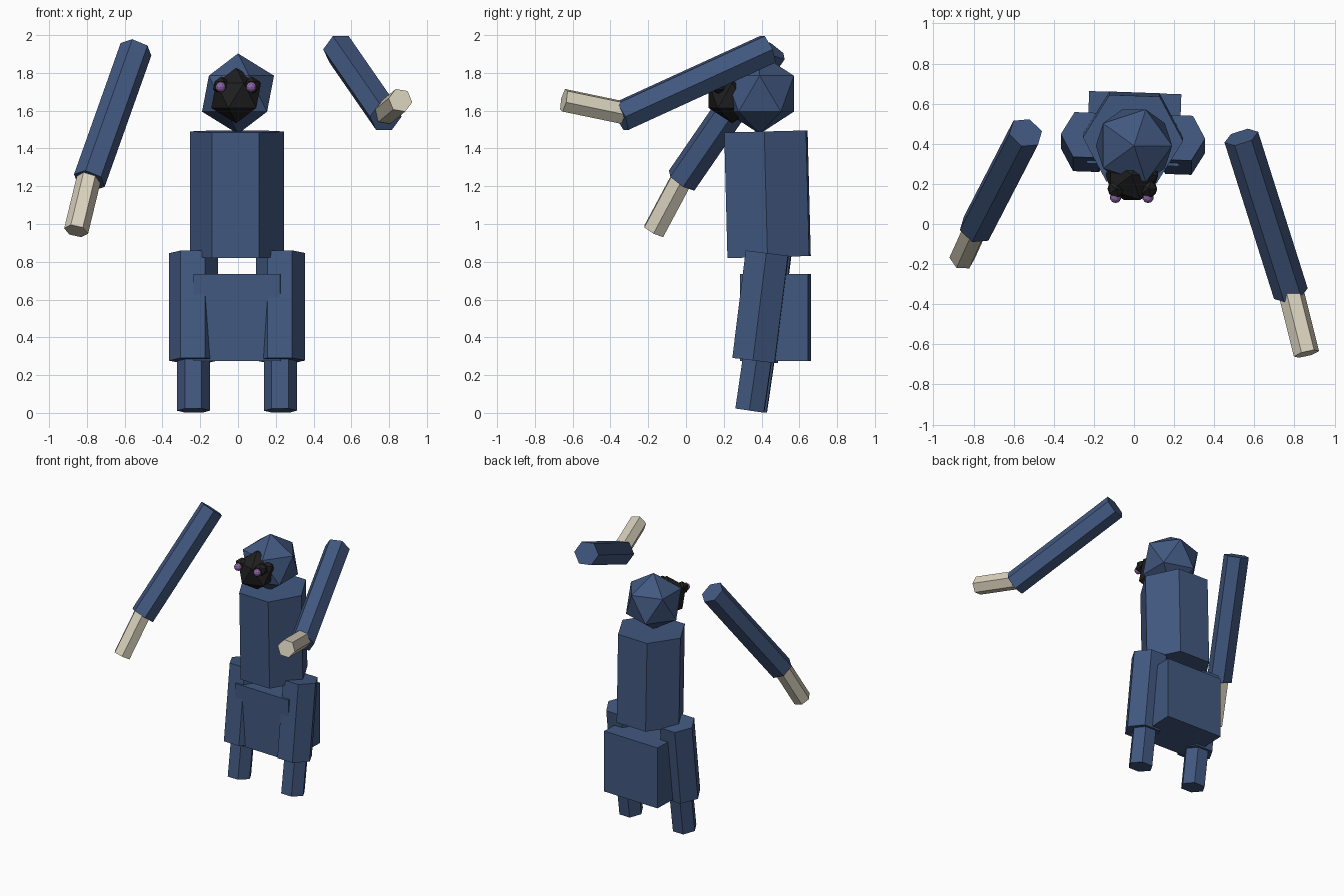
import bpy
import bmesh
from math import radians
from mathutils import Matrix, Vector

cube = bpy.data.objects.get("Cube")
if cube:
    bpy.data.objects.remove(cube, do_unlink=True)


def material(name, rgb):
    mat = bpy.data.materials.new(name)
    mat.use_nodes = True
    mat.diffuse_color = (*rgb, 1)
    bsdf = mat.node_tree.nodes["Principled BSDF"]
    bsdf.inputs["Base Color"].default_value = (*rgb, 1)
    bsdf.inputs["Roughness"].default_value = 0.8
    return mat


BLUE = material("slate blue", (0.054, 0.098, 0.215))
CREAM = material("cream", (0.70, 0.645, 0.515))
BLACK = material("soft black", (0.014, 0.014, 0.014))
PURPLE = material("purple", (0.26, 0.127, 0.376))


def add_object(name, bm, mat):
    mesh = bpy.data.meshes.new(name)
    bm.to_mesh(mesh)
    bm.free()
    mesh.materials.append(mat)
    obj = bpy.data.objects.new(name, mesh)
    bpy.context.collection.objects.link(obj)
    return obj


def prism(name, start, end, radius, corner, mat):
    """Six-sided prism between two points, one corner turned towards a direction."""
    a, b = Vector(start), Vector(end)
    axis = (b - a).normalized()
    side = Vector(corner)
    side = (side - axis * side.dot(axis)).normalized()
    frame = Matrix((side.cross(axis), side, axis)).transposed().to_4x4()
    bm = bmesh.new()
    bmesh.ops.create_cone(bm, cap_ends=True, segments=6, radius1=radius, radius2=radius,
                          depth=(b - a).length,
                          matrix=Matrix.Translation((a + b) / 2) @ frame)
    return add_object(name, bm, mat)


def ball(name, centre, radius, detail, mat):
    bm = bmesh.new()
    bmesh.ops.create_icosphere(bm, subdivisions=detail, radius=radius,
                               matrix=Matrix.Translation(centre))
    return add_object(name, bm, mat)


TURN = radians(-2)
SIDEWAYS = Matrix.Rotation(TURN, 3, "Z") @ Vector((1, 0, 0))

# Torso and pelvis
prism("torso", (-0.005, 0.44, 0.825), (-0.005, 0.423, 1.49), 0.25, SIDEWAYS, BLUE)
bm = bmesh.new()
bmesh.ops.create_cube(bm, size=1, matrix=Matrix.Translation((0, 0.475, 0.505))
                      @ Matrix.Rotation(TURN, 4, "Z")
                      @ Matrix.Diagonal((0.46, 0.36, 0.46, 1)))
add_object("pelvis", bm, BLUE)

# Legs, leaning slightly back towards the hips
for label, side in (("left", 1), ("right", -1)):
    x = side * 0.23 - 0.005
    y = -side * 0.007
    prism(label + "_thigh", (x, 0.366 + y, 0.277), (x, 0.437 + y, 0.846), 0.13, SIDEWAYS, BLUE)
    prism(label + "_shin", (x, 0.345 + y, 0.012), (x, 0.387 + y, 0.30), 0.088, SIDEWAYS, BLUE)

# Arms and hands
prism("left_arm", (0.535, 0.433, 1.925), (0.782, -0.347, 1.568), 0.088, (0.95, 0.3, 0), BLUE)
prism("left_hand", (0.782, -0.335, 1.59), (0.86, -0.647, 1.655), 0.065, (0.96, 0.22, -0.17), CREAM)
prism("right_arm", (-0.54, 0.455, 1.925), (-0.787, -0.023, 1.23), 0.088, (0.92, 0.08, -0.38), BLUE)
prism("right_hand", (-0.79, -0.022, 1.24), (-0.857, -0.17, 0.963), 0.065, (1, 0, -0.15), CREAM)

# Head, face and eyes
ball("head", (0, 0.39, 1.69), 0.213, 1, BLUE)
ball("face", (-0.01, 0.245, 1.68), 0.147, 1, BLACK)
for label, x in (("left", 0.07), ("right", -0.092)):
    ball(label + "_eye_socket", (x + 0.003, 0.175, 1.733), 0.048, 1, BLACK)
    ball(label + "_eye", (x, 0.132, 1.725), 0.028, 2, PURPLE)
